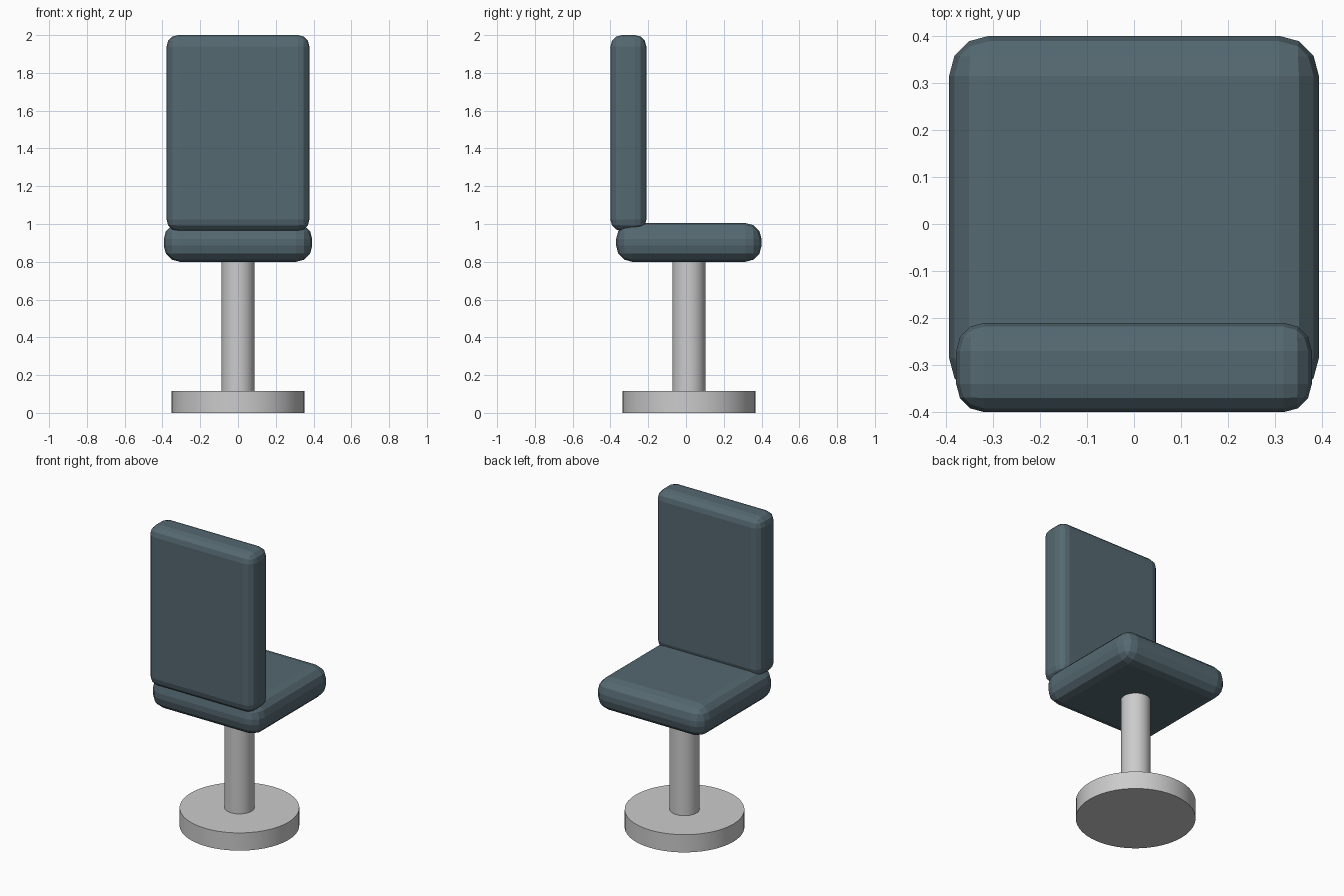
import bpy
import math

if "Cube" in bpy.data.objects:
    bpy.data.objects.remove(bpy.data.objects["Cube"])

upholstery = bpy.data.materials.new("slate_upholstery")
upholstery.diffuse_color = (0.09, 0.14, 0.165, 1)
upholstery.use_nodes = True
upholstery.node_tree.nodes["Principled BSDF"].inputs["Base Color"].default_value = upholstery.diffuse_color


def cushion(name, low, high, bevel):
    """Box between two corners with rounded edges."""
    centre = [(a + b) / 2 for a, b in zip(low, high)]
    bpy.ops.mesh.primitive_cube_add(size=1, location=centre)
    obj = bpy.context.object
    obj.name = name
    obj.scale = [b - a for a, b in zip(low, high)]
    bpy.ops.object.transform_apply(location=False, rotation=False, scale=True)
    mod = obj.modifiers.new("rounded_edges", "BEVEL")
    mod.width = bevel
    mod.segments = 3
    obj.data.materials.append(upholstery)
    return obj


def disc(name, radius, z0, z1, y):
    """Upright cylinder from z0 to z1."""
    bpy.ops.mesh.primitive_cylinder_add(
        vertices=48, radius=radius, depth=z1 - z0, location=(0, y, (z0 + z1) / 2))
    obj = bpy.context.object
    obj.name = name
    bpy.ops.object.shade_smooth_by_angle(angle=math.radians(30))
    return obj


# Floor plate and column
disc("base_plate", 0.352, 0.0, 0.115, 0.015)
disc("column", 0.0875, 0.115, 0.82, 0.015)

# Padded seat and backrest
cushion("seat", (-0.393, -0.37, 0.80), (0.393, 0.40, 1.005), 0.085)
cushion("backrest", (-0.378, -0.40, 0.963), (0.378, -0.21, 2.0), 0.06)
